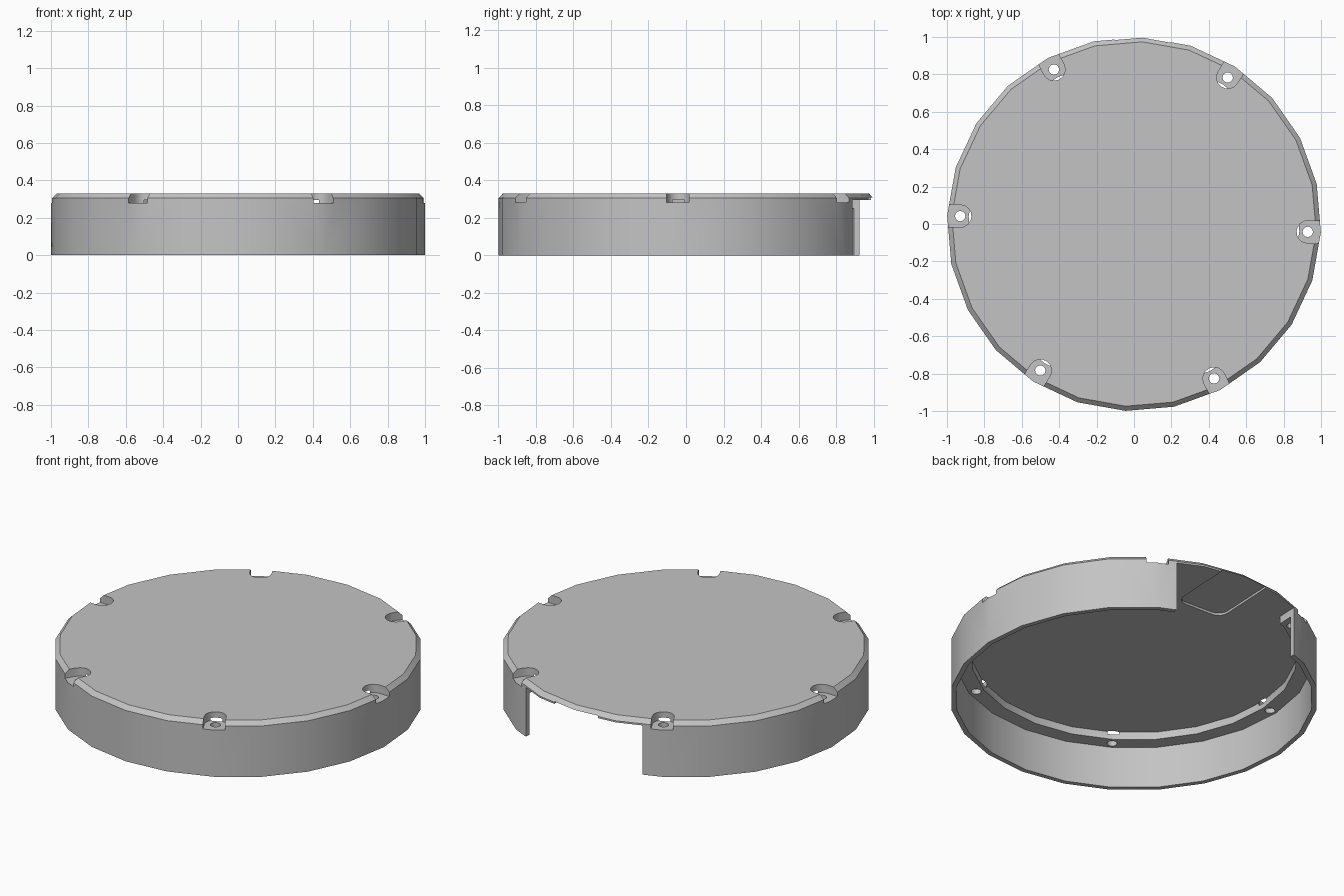
import bpy, bmesh, math
from mathutils import Matrix

if "Cube" in bpy.data.objects:
    bpy.data.objects.remove(bpy.data.objects["Cube"], do_unlink=True)

SIDES = 24
TOP, CEILING, LEDGE = 0.33, 0.295, 0.25

grey = bpy.data.materials.new("plain grey")
grey.use_nodes = True
colour = (0.55, 0.55, 0.55, 1)
grey.diffuse_color = colour
grey.node_tree.nodes["Principled BSDF"].inputs["Base Color"].default_value = colour


def make_object(name, bm):
    bmesh.ops.recalc_face_normals(bm, faces=bm.faces)
    mesh = bpy.data.meshes.new(name)
    bm.to_mesh(mesh)
    bm.free()
    mesh.materials.append(grey)
    obj = bpy.data.objects.new(name, mesh)
    bpy.context.collection.objects.link(obj)
    return obj


def add_prism(bm, outline, low, high):
    rings = [[bm.verts.new((x, y, z)) for x, y in outline] for z in (low, high)]
    for ring in rings:
        bm.faces.new(ring)
    for i in range(len(outline)):
        j = (i + 1) % len(outline)
        bm.faces.new((rings[0][i], rings[0][j], rings[1][j], rings[1][i]))


def arc(cx, cy, radius, start, end, steps):
    angles = [math.radians(start + (end - start) * i / steps) for i in range(steps + 1)]
    return [(cx + radius * math.cos(a), cy + radius * math.sin(a)) for a in angles]


def turned(outline, degrees):
    spin = Matrix.Rotation(math.radians(degrees), 2)
    return [(spin[0][0] * x + spin[0][1] * y, spin[1][0] * x + spin[1][1] * y)
            for x, y in outline]


def cut(target, name, prisms):
    bm = bmesh.new()
    for outline, low, high in prisms:
        add_prism(bm, outline, low, high)
    cutter = make_object(name, bm)
    cutter.hide_render = True
    mod = target.modifiers.new(name, "BOOLEAN")
    mod.operation, mod.solver, mod.object = "DIFFERENCE", "EXACT", cutter
    bpy.context.view_layer.objects.active = target
    bpy.ops.object.modifier_apply(modifier=mod.name)
    bpy.data.objects.remove(cutter, do_unlink=True)


# Hollow cap: chamfered lid, thin skirt and an inner ledge, as a turned section
section = [(0.975, TOP), (1, 0.305), (1, 0), (0.972, 0),
           (0.972, LEDGE), (0.885, LEDGE), (0.885, CEILING)]
bm = bmesh.new()
rings = []
for radius, z in section:
    rings.append([bm.verts.new((x, y, z))
                  for x, y in arc(0, 0, radius, 0, 360 - 360 / SIDES, SIDES - 1)])
for upper, lower in zip(rings, rings[1:]):
    for i in range(SIDES):
        j = (i + 1) % SIDES
        bm.faces.new((upper[i], upper[j], lower[j], lower[i]))
bm.faces.new(rings[0])
bm.faces.new(rings[-1])
cap = make_object("round_cap", bm)

# Opening in the skirt at the back
opening = [(-0.4, 0.7), (0.4, 0.7), (0.4, 1.2), (-0.4, 1.2)]
cut(cap, "back_opening", [(opening, -0.1, CEILING)])

# Shallow round-cornered recess under the lid
recess = (arc(-0.09, 0.64, 0.06, 270, 180, 4) + [(-0.15, 1.2), (0.15, 1.2)]
          + arc(0.09, 0.64, 0.06, 0, -90, 4))
cut(cap, "lid_recess", [(recess, 0.2, 0.308)])

# Six screw pockets in the rim, each with a through hole
pocket = arc(0.93, 0, 0.06, 90, 270, 8) + [(1.1, -0.06), (1.1, 0.06)]
hole = arc(0.93, 0, 0.028, 0, 330, 11)
turns = range(0, 360, 60)
cut(cap, "screw_pockets", [(turned(pocket, a), 0.28, 0.4) for a in turns])
cut(cap, "screw_holes", [(turned(hole, a), 0.2, 0.3) for a in turns])

# Slight twist of the whole part, then smooth shading with sharp edges kept
cap.data.transform(Matrix.Rotation(math.radians(-2.6), 4, "Z"))
bpy.ops.object.select_all(action="DESELECT")
cap.select_set(True)
bpy.context.view_layer.objects.active = cap
bpy.ops.object.shade_smooth_by_angle(angle=math.radians(30))
